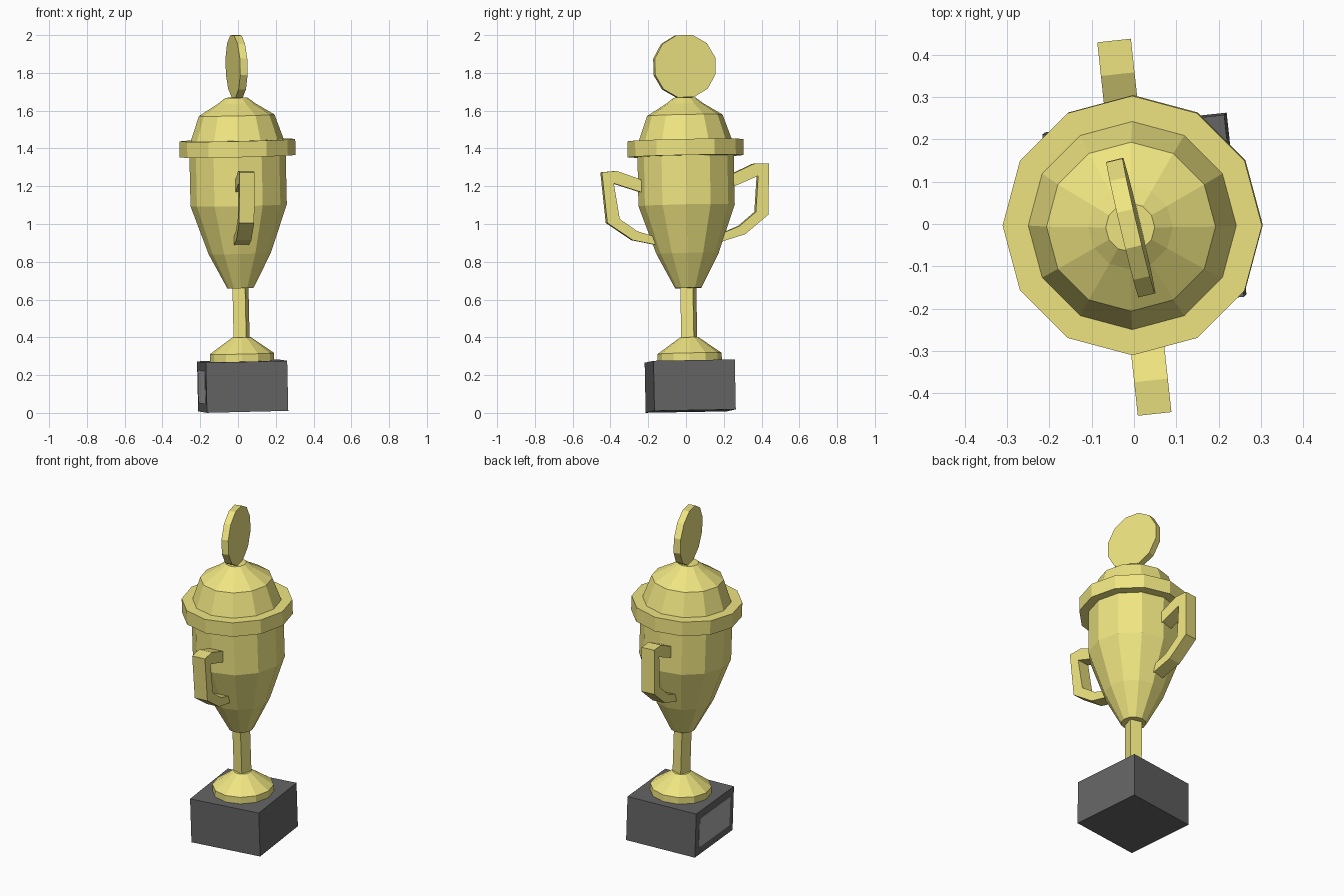
import bpy, bmesh, math
from mathutils import Matrix

if "Cube" in bpy.data.objects:
    bpy.data.objects.remove(bpy.data.objects["Cube"])

def material(name, rgb):
    m = bpy.data.materials.new(name)
    m.diffuse_color = (*rgb, 1)
    m.use_nodes = True
    m.node_tree.nodes["Principled BSDF"].inputs["Base Color"].default_value = m.diffuse_color
    return m

GOLD = material("gold", (0.86, 0.78, 0.22))
BLACK = material("black", (0.13, 0.13, 0.13))
GREY = material("grey", (0.42, 0.42, 0.42))

# The whole trophy leans slightly
LEAN = (Matrix.Translation((0.0275, 0.025, 0.0095))
        @ Matrix.Rotation(-0.022, 4, 'Y') @ Matrix.Rotation(0.02, 4, 'X'))
TURN = Matrix.Rotation(math.radians(6.2), 4, 'Z')

def finish(name, bm, mat, matrix):
    bmesh.ops.recalc_face_normals(bm, faces=bm.faces)
    me = bpy.data.meshes.new(name)
    bm.to_mesh(me)
    bm.free()
    me.materials.append(mat)
    ob = bpy.data.objects.new(name, me)
    ob.matrix_world = matrix
    bpy.context.collection.objects.link(ob)
    return ob

def box(name, size, centre, mat, matrix):
    bm = bmesh.new()
    bmesh.ops.create_cube(bm, size=1)
    bmesh.ops.scale(bm, vec=size, verts=bm.verts)
    bmesh.ops.translate(bm, vec=centre, verts=bm.verts)
    return finish(name, bm, mat, matrix)

def lathe(name, profile, sides=12, phase=0, matrix=LEAN):
    """Closed turned solid from (radius, height) points."""
    bm = bmesh.new()
    rings = []
    for r, z in profile:
        angles = [math.radians(phase) + math.tau * i / sides for i in range(sides)]
        rings.append([bm.verts.new((r * math.cos(a), r * math.sin(a), z)) for a in angles])
    for a, b in zip(rings, rings[1:]):
        for i in range(sides):
            j = (i + 1) % sides
            bm.faces.new((a[i], a[j], b[j], b[i]))
    bm.faces.new(rings[0])
    bm.faces.new(rings[-1])
    return finish(name, bm, GOLD, matrix)

def handle(name, outline, side, width=0.08):
    """Handle outline in the y-z plane, extruded along x."""
    bm = bmesh.new()
    face = bm.faces.new([bm.verts.new((-width / 2, side * y, z - 1.15)) for y, z in outline])
    ext = bmesh.ops.extrude_face_region(bm, geom=[face], use_keep_orig=True)
    moved = [v for v in ext["geom"] if isinstance(v, bmesh.types.BMVert)]
    bmesh.ops.translate(bm, vec=(width, 0, 0), verts=moved)
    tilt = Matrix.Rotation(math.radians(3), 4, 'X')
    return finish(name, bm, GOLD, TURN @ Matrix.Translation((0, 0, 1.15)) @ tilt)

# Plinth and name plate
box("plinth", (0.433, 0.433, 0.265), (0, 0, 0.1325), BLACK, LEAN @ TURN)
box("plate", (0.006, 0.35, 0.175), (-0.2155, 0, 0.1325), GREY, LEAN @ TURN)

# Turned parts
lathe("foot", [(0.17, 0.262), (0.17, 0.305), (0.05, 0.39)])
lathe("stem", [(0.049, 0.37), (0.049, 0.66)], sides=4, phase=30)
lathe("bowl", [(0.07, 0.652), (0.165, 0.835), (0.255, 1.09), (0.255, 1.36)])
lathe("rim", [(0.307, 1.35), (0.307, 1.435)])
lathe("lid", [(0.248, 1.43), (0.2, 1.567), (0.1, 1.628), (0.058, 1.66)])

# Upright disc on the lid
upright = (LEAN @ Matrix.Translation((0.005, 0.003, 1.826))
           @ Matrix.Rotation(math.radians(13.4), 4, 'Z') @ Matrix.Rotation(math.pi / 2, 4, 'Y'))
lathe("top_disc", [(0.17, -0.02), (0.17, 0.02)], phase=15, matrix=upright)

# Pair of handles
OUTLINE = [(0.22, 1.24), (0.365, 1.30), (0.445, 1.297), (0.43, 1.028), (0.30, 0.93), (0.16, 0.894),
           (0.16, 0.935), (0.272, 0.975), (0.363, 1.045), (0.385, 1.235), (0.22, 1.173)]
handle("handle_front", OUTLINE, -1)
handle("handle_back", OUTLINE, 1)
